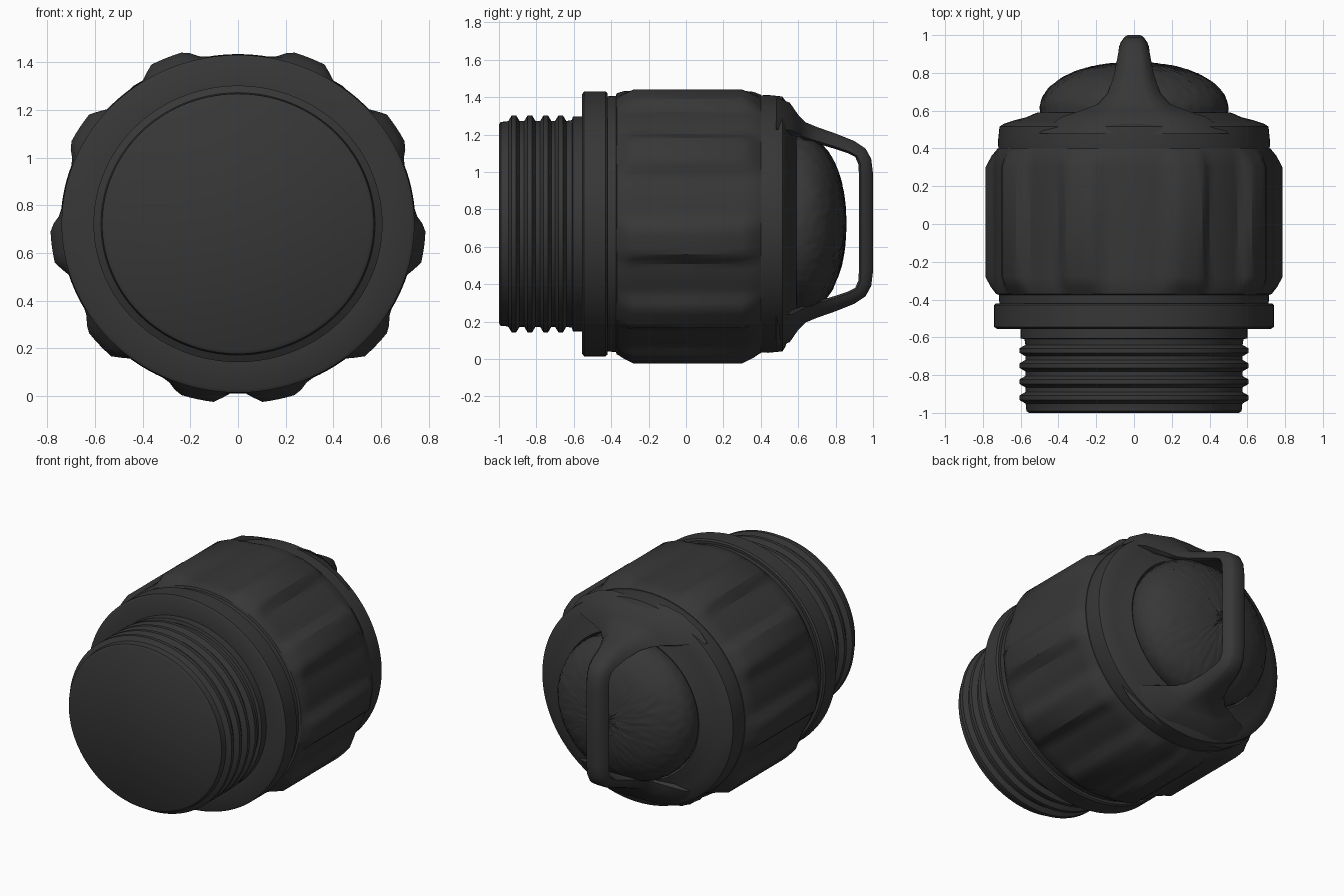
import bpy, bmesh, math, random
from mathutils import Vector

random.seed(4)
CZ = 0.722        # height of the long axis
SQUASH = 0.957    # housing is slightly flatter than wide
SEGS = 144

if "Cube" in bpy.data.objects:
    bpy.data.objects.remove(bpy.data.objects["Cube"], do_unlink=True)

mat = bpy.data.materials.new("charcoal plastic")
mat.use_nodes = True
COLOUR = (0.038, 0.038, 0.038, 1)
mat.diffuse_color = COLOUR
bsdf = mat.node_tree.nodes["Principled BSDF"]
bsdf.inputs["Base Color"].default_value = COLOUR
bsdf.inputs["Roughness"].default_value = 0.7


def finish(name, bm, angle=35):
    bmesh.ops.recalc_face_normals(bm, faces=bm.faces)
    mesh = bpy.data.meshes.new(name)
    bm.to_mesh(mesh)
    bm.free()
    mesh.materials.append(mat)
    ob = bpy.data.objects.new(name, mesh)
    bpy.context.collection.objects.link(ob)
    bpy.ops.object.select_all(action="DESELECT")
    ob.select_set(True)
    bpy.context.view_layer.objects.active = ob
    bpy.ops.object.shade_smooth_by_angle(angle=math.radians(angle))
    return ob


def skin(bm, rings):
    """Bridge successive vertex rings and close both ends."""
    for a, b in zip(rings, rings[1:]):
        n = len(a)
        for i in range(n):
            j = (i + 1) % n
            bm.faces.new((a[i], a[j], b[j], b[i]))
    bm.faces.new(rings[0])
    bm.faces.new(rings[-1])


def lathe(name, profile, extra=None, jitter=0, angle=35):
    """Turn (y, radius) points about the long axis."""
    bm = bmesh.new()
    rings = []
    for y, r in profile:
        ring = []
        for i in range(SEGS):
            a = math.tau * i / SEGS
            rad = r + (extra(y, math.degrees(a)) if extra else 0)
            dy = random.uniform(-jitter, jitter)
            rad += random.uniform(-jitter, jitter)
            ring.append(bm.verts.new((rad * math.cos(a), y + dy,
                                      CZ + SQUASH * rad * math.sin(a))))
        rings.append(ring)
    skin(bm, rings)
    return finish(name, bm, angle)


# Threaded neck with rounded thread ridges
neck = [(-1.0, 0.555), (-0.99, 0.57), (-0.96, 0.572)]
for y in (-0.92, -0.835, -0.75, -0.67):
    neck += [(y - 0.03, 0.575), (y - 0.012, 0.606), (y + 0.012, 0.606), (y + 0.03, 0.575)]
neck += [(-0.61, 0.58), (-0.605, 0.60), (-0.5, 0.60)]
lathe("threaded_neck", neck)

# Collar between the neck and the grip
lathe("collar", [(-0.555, 0.58), (-0.555, 0.725), (-0.545, 0.74),
                 (-0.43, 0.74), (-0.42, 0.73), (-0.42, 0.6)])

# Grip housing with raised ribs, mirrored left and right
RIBS = [68, 32, -7, -42, -77]
RIBS += [180 - a for a in RIBS]


def rib_height(y, deg):
    along = max(0, min(1, (y + 0.37) / 0.09, (0.4 - y) / 0.1))
    gap = min(abs((deg - a + 180) % 360 - 180) for a in RIBS)
    return 0.043 * along * max(0, min(1, (10.5 - gap) / 5))


lathe("grip_housing", [(-0.43, 0.6), (-0.43, 0.712), (-0.375, 0.716), (-0.37, 0.73),
                       (-0.33, 0.742), (-0.28, 0.744), (0.0, 0.744), (0.3, 0.744),
                       (0.36, 0.738), (0.4, 0.722), (0.405, 0.7)], rib_height, angle=30)

# Shoulder that narrows to the lens opening
lathe("shoulder", [(0.38, 0.7), (0.395, 0.718), (0.44, 0.72), (0.515, 0.712),
                   (0.53, 0.69), (0.55, 0.63), (0.565, 0.57), (0.585, 0.525),
                   (0.59, 0.51), (0.58, 0.498), (0.54, 0.495)])

# Domed end with a pebbled surface
dome = [(0.5, 0.48), (0.58, 0.495)]
STEPS = 22
for k in range(STEPS):
    t = 0.5 * math.pi * k / STEPS
    dome.append((0.61 + 0.245 * math.sin(t), 0.498 * math.cos(t) ** 0.9))
dome.append((0.856, 0.012))
lathe("pebbled_dome", dome, jitter=0.003, angle=60)

# Loop handle: outer edge, inner edge (y, height) and half width
HALF = [((0.48, 0.67), (0.48, 0.47), 0.50),
        ((0.555, 0.64), (0.57, 0.465), 0.38),
        ((0.60, 0.575), (0.605, 0.455), 0.27),
        ((0.64, 0.535), (0.635, 0.44), 0.19),
        ((0.70, 0.51), (0.69, 0.425), 0.14),
        ((0.80, 0.475), (0.79, 0.395), 0.105),
        ((0.90, 0.435), (0.865, 0.37), 0.09),
        ((0.96, 0.395), (0.905, 0.35), 0.082),
        ((0.99, 0.34), (0.922, 0.31), 0.08),
        ((1.0, 0.26), (0.925, 0.24), 0.08)]
# (fraction from outer to inner edge, fraction of the half width)
SECTION = [(0, 0.4), (0.12, 0.62), (0.5, 0.88), (0.85, 1), (1, 0.8)]
SECTION += [(f, -w) for f, w in reversed(SECTION)]

bm = bmesh.new()
rings = []
for side, stations in ((1, HALF), (-1, HALF[::-1])):
    for outer, inner, width in stations:
        o, n = Vector(outer), Vector(inner)
        ring = []
        for f, w in SECTION:
            p = o.lerp(n, f)
            ring.append(bm.verts.new((w * width, p.x, CZ + 0.008 + side * p.y)))
        rings.append(ring)
skin(bm, rings)
finish("loop_handle", bm, 45)
